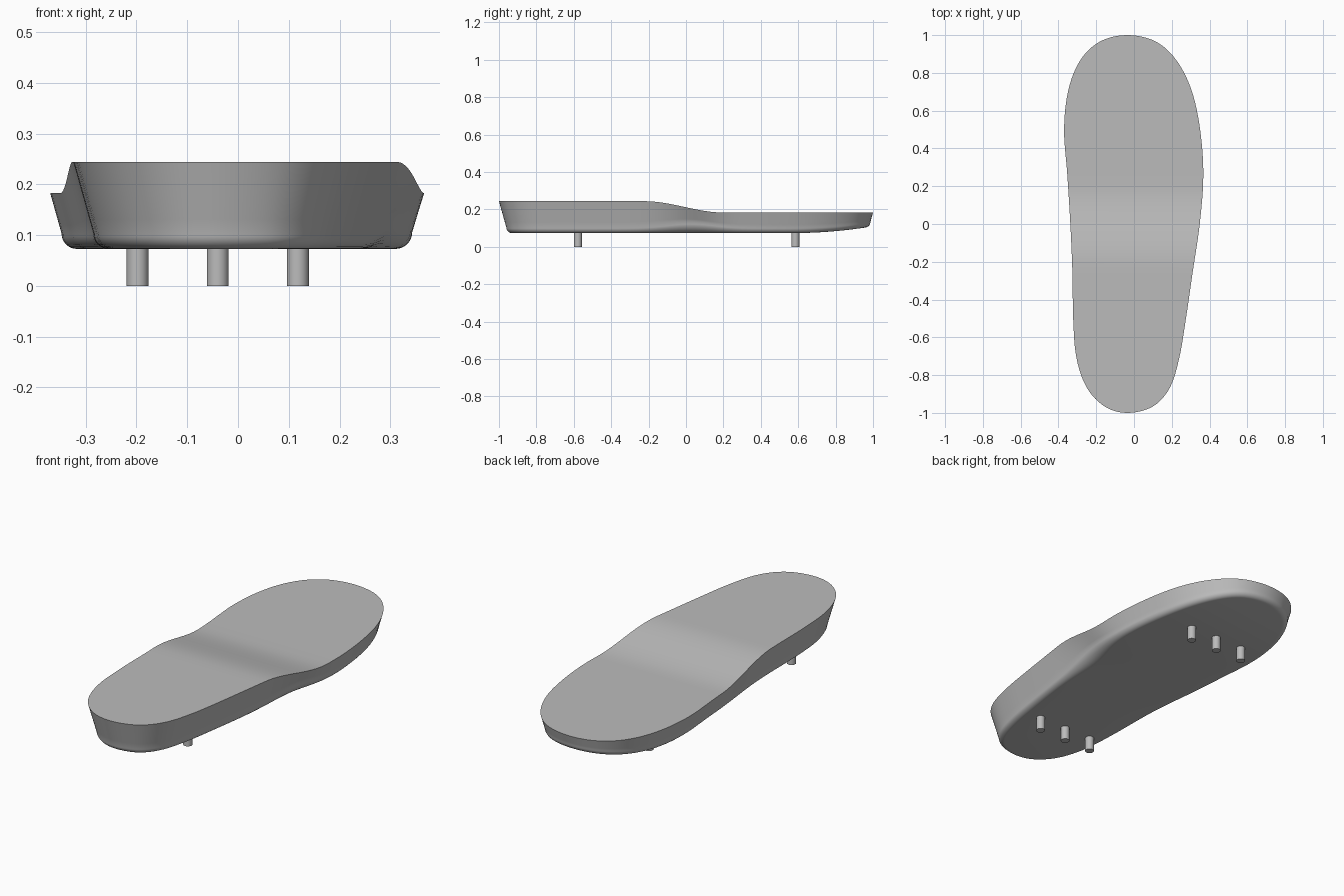
import bpy, bmesh, math
from mathutils import Vector

if "Cube" in bpy.data.objects:
    bpy.data.objects.remove(bpy.data.objects["Cube"])

grey = bpy.data.materials.new("mid_grey")
grey.diffuse_color = (0.5, 0.5, 0.5, 1)
grey.use_nodes = True
grey.node_tree.nodes["Principled BSDF"].inputs["Base Color"].default_value = grey.diffuse_color

# Outline half-widths, every 15 degrees of t, where y = -cos(t), heel to toe
RIGHT = [-0.035, 0.10, 0.19, 0.24, 0.275, 0.31, 0.348, 0.367, 0.35, 0.305, 0.225, 0.115, -0.035]
LEFT = [-0.155, -0.25, -0.305, -0.322, -0.326, -0.337, -0.353, -0.37, -0.348, -0.285, -0.18]
LOOP = RIGHT + LEFT[::-1]
N = 72                       # samples per side


def outline(i):
    """Point on the closed sole outline (Catmull-Rom through LOOP)."""
    t = (i % (2 * N)) / (2 * N) * 24
    k, u = int(t), t - int(t)
    a, b, c, d = (LOOP[(k + j) % 24] for j in (-1, 0, 1, 2))
    x = b + 0.5 * u * (c - a + u * (2*a - 5*b + 4*c - d + u * (3*(b - c) + d - a)))
    return Vector((x, -math.cos(math.pi * i / N), 0))


def top_z(y):
    """Raised heel easing down to the flat forefoot."""
    s = min(1, max(0, (y + 0.22) / 0.42))
    return 0.244 - 0.061 * s * s * (3 - 2 * s)


def bottom_z(y):
    """Flat underside with a slight toe lift."""
    return 0.073 + 0.03 * max(0, (y - 0.55) / 0.45) ** 2


# Sole body: drafted wall, rounded lower edge, hollowed arch on the inner side
bm = bmesh.new()
rings = []
WALL, ROUND = 5, 8
for k in range(WALL + ROUND + 1):
    ring = []
    for i in range(2 * N):
        p = outline(i)
        tan = (outline(i + 1) - outline(i - 1)).normalized()
        inward = Vector((-tan.y, tan.x, 0))
        arch = math.exp(-((p.y - 0.02) / 0.18) ** 2) if 0 < i < N else 0
        top, bot = top_z(p.y), bottom_z(p.y)
        r = 0.03 + 0.03 * arch
        w = 0.28 * (top - bot - r) + 0.02 * arch
        if k <= WALL:
            f = k / WALL
            inset, z = w * f, top + (bot + r - top) * f
        else:
            a = (k - WALL) / ROUND * math.pi / 2
            inset, z = w + r * (1 - math.cos(a)), bot + r * (1 - math.sin(a))
        q = p + inward * inset
        ring.append(bm.verts.new((q.x, q.y, z)))
    rings.append(ring)
for a, b in zip(rings, rings[1:]):
    for i in range(2 * N):
        j = (i + 1) % (2 * N)
        bm.faces.new((a[i], b[i], b[j], a[j]))
# Top and bottom caps: strips joining matching left and right points
for ring in (rings[0], rings[-1]):
    for i in range(N):
        quad = [ring[i], ring[i + 1], ring[2 * N - i - 1], ring[(2 * N - i) % (2 * N)]]
        bm.faces.new(list(dict.fromkeys(quad)))
bmesh.ops.recalc_face_normals(bm, faces=bm.faces)
mesh = bpy.data.meshes.new("sole_body")
bm.to_mesh(mesh)
bm.free()
sole = bpy.data.objects.new("sole_body", mesh)
bpy.context.collection.objects.link(sole)
parts = [sole]

# Six short pegs under heel and forefoot
for row, y in (("heel", -0.578), ("toe", 0.585)):
    for n, x in enumerate((-0.198, -0.04, 0.118)):
        bpy.ops.mesh.primitive_cylinder_add(vertices=32, radius=0.0215, depth=0.09,
                                            location=(x, y, 0.045))
        peg = bpy.context.object
        peg.name = f"{row}_peg_{n + 1}"
        parts.append(peg)

for ob in parts:
    ob.data.materials.append(grey)
    bpy.ops.object.select_all(action='DESELECT')
    ob.select_set(True)
    bpy.context.view_layer.objects.active = ob
    bpy.ops.object.shade_smooth_by_angle(angle=math.radians(40))
